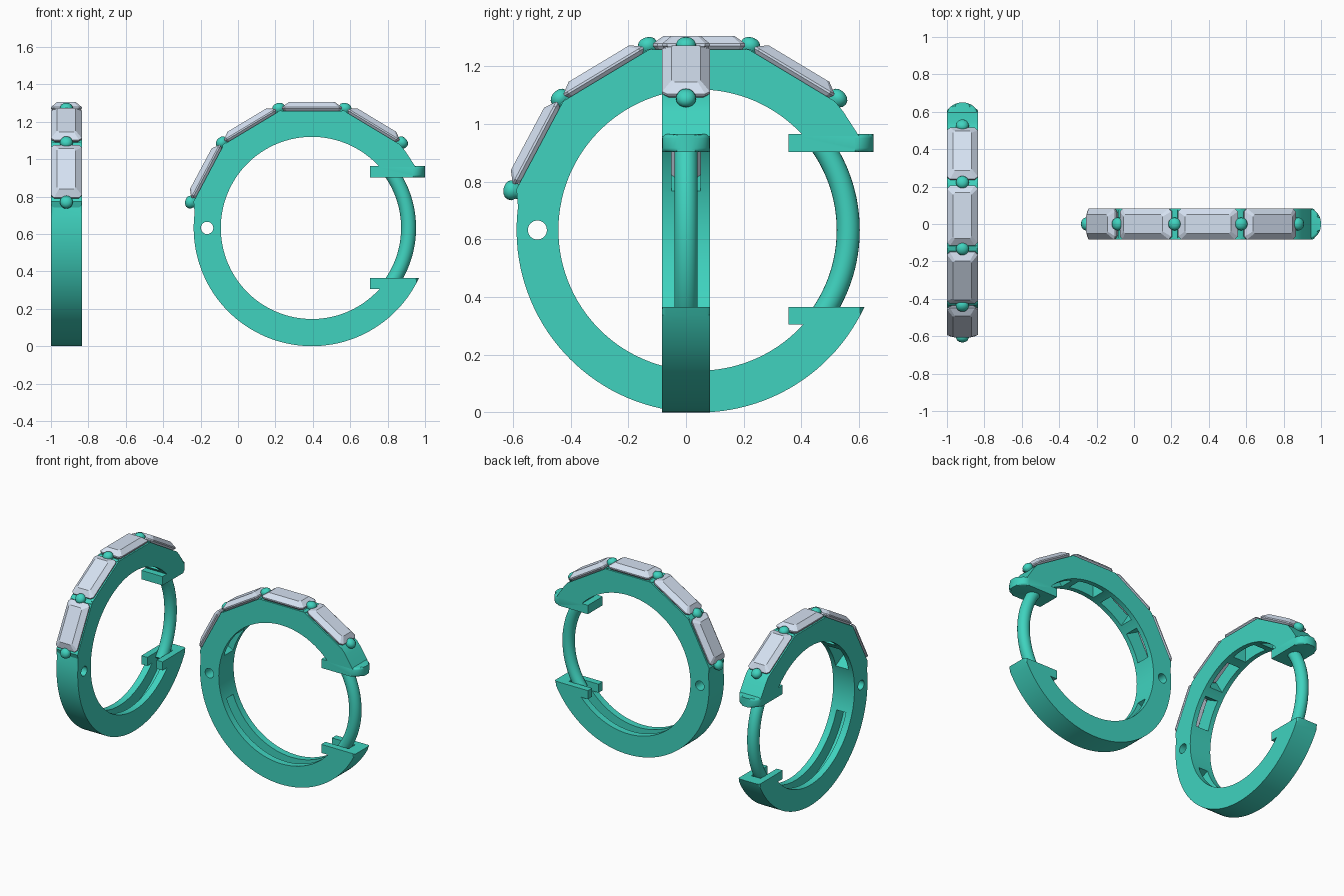
import bpy, bmesh
from math import sin, cos, radians, pi
from mathutils import Matrix

if "Cube" in bpy.data.objects:
    bpy.data.objects.remove(bpy.data.objects["Cube"])

W = 0.0825                       # half width of the band
R_OUT, R_IN, FACET = 0.632, 0.487, 0.625
STONES = [59, 90, 121, 152]      # angles of the stones round the hoop
PRONGS = [43.5, 74.5, 105.5, 136.5, 168]


def material(name, color):
    m = bpy.data.materials.new(name)
    m.diffuse_color = color
    m.use_nodes = True
    m.node_tree.nodes["Principled BSDF"].inputs["Base Color"].default_value = m.diffuse_color
    return m


GREEN = material("green_metal", (0.05, 0.65, 0.52, 1))
STONE = material("pale_stone", (0.66, 0.75, 0.88, 1))


def polar(r, deg):
    return (r * cos(radians(deg)), r * sin(radians(deg)))


def arc(r, a, b, n):
    return [polar(r, a + (b - a) * i / n) for i in range(n + 1)]


def radial(deg, r):
    # local z points outward, local x runs along the hoop
    return Matrix.Rotation(radians(90 - deg), 4, 'Y') @ Matrix.Translation((0, 0, r))


def finish(name, bm, mat, smooth=None):
    bmesh.ops.recalc_face_normals(bm, faces=bm.faces)
    me = bpy.data.meshes.new(name)
    bm.to_mesh(me)
    bm.free()
    me.materials.append(mat)
    ob = bpy.data.objects.new(name, me)
    bpy.context.collection.objects.link(ob)
    if smooth:
        shade(ob, smooth)
    return ob


def activate(ob):
    bpy.ops.object.select_all(action='DESELECT')
    ob.select_set(True)
    bpy.context.view_layer.objects.active = ob


def shade(ob, deg):
    activate(ob)
    bpy.ops.object.shade_smooth_by_angle(angle=radians(deg))


def loft(bm, rings):
    loops = [[bm.verts.new(p) for p in ring] for ring in rings]
    n = len(loops[0])
    for a, b in zip(loops, loops[1:]):
        for i in range(n):
            bm.faces.new((a[i], a[(i + 1) % n], b[(i + 1) % n], b[i]))
    bm.faces.new(loops[0])
    bm.faces.new(loops[-1])


def slab(pts, w):
    # profile in the hoop's plane, thickened both ways
    bm = bmesh.new()
    loft(bm, [[(x, y, z) for x, z in pts] for y in (-w, w)])
    return bm


def box(bm, size, matrix):
    bmesh.ops.create_cube(bm, size=1, matrix=matrix @ Matrix.Diagonal((*size, 1)))


def cut(ob, bm):
    cutter = finish("cutter", bm, GREEN)
    cutter.hide_render = True
    mod = ob.modifiers.new("cut", 'BOOLEAN')
    mod.object, mod.operation, mod.solver = cutter, 'DIFFERENCE', 'EXACT'
    activate(ob)
    bpy.ops.object.modifier_apply(modifier=mod.name)
    bpy.data.objects.remove(cutter)


# Band: faceted under the stones, round below, with the catch block at the end
profile = [(0.555, 0.325), (0.50, 0.41)]
profile += [polar(FACET / cos(radians(15.5)), a) for a in (43.5, 74.5, 105.5, 136.5, 167.5)]
profile += arc(R_OUT, 170, 335, 60)
profile += [(0.31, -0.267), (0.31, -0.327), (0.362, -0.327)]
profile += arc(R_IN, 317, 42, 90)
bm = slab(profile, W)
rim = [e for e in bm.edges
       if abs(e.verts[0].co.y - e.verts[1].co.y) < 1e-4
       and all(abs(v.co.xz.length - R_OUT) < 1e-3 for v in e.verts)]
bmesh.ops.bevel(bm, geom=rim, offset=0.014, segments=3, profile=0.5, affect='EDGES')
band = finish("band", bm, GREEN)

# Windows behind the stones
bm = bmesh.new()
for a in STONES:
    box(bm, (0.2, 0.1, 0.3), radial(a, 0.56))
cut(band, bm)
# Inner groove and catch slot
cut(band, slab(arc(0.575, 200, 325, 40) + arc(0.38, 325, 200, 40), 0.036))
cut(band, slab([(0.28, -0.36), (0.49, -0.36), (0.49, -0.2), (0.28, -0.2)], 0.036))
# Hinge hole
bm = bmesh.new()
bmesh.ops.create_cone(bm, cap_ends=True, segments=32, radius1=0.033, radius2=0.033, depth=0.4,
                      matrix=Matrix.Translation((-0.56, 0, 0)) @ Matrix.Rotation(pi / 2, 4, 'X'))
cut(band, bm)
shade(band, 25)

# Thumb tab with a rounded tip
plan = [(0.31, -W), (0.54, -W)]
plan += [(0.54 + 0.065 * cos(t), W * sin(t)) for t in [pi * (i / 16 - 0.5) for i in range(1, 16)]]
plan += [(0.54, W), (0.31, W)]
bm = bmesh.new()
loft(bm, [[(x, y, z) for x, y in plan] for z in (0.27, 0.332)])
tip = [e for e in bm.edges if all(v.co.x > 0.53 for v in e.verts)
       and abs(e.verts[0].co.z - e.verts[1].co.z) < 1e-4]
bmesh.ops.bevel(bm, geom=tip, offset=0.014, segments=3, profile=0.5, affect='EDGES')
tab = finish("thumb_tab", bm, GREEN, 30)

# Ear wire: round bar swept along an arc
bm = bmesh.new()
rings = []
for i in range(33):
    a = -37 + 74 * i / 32
    ring = []
    for k in range(24):
        t = 2 * pi * k / 24
        x, z = polar(0.517 + 0.04 * cos(t), a)
        ring.append((x, 0.04 * sin(t), z))
    rings.append(ring)
loft(bm, rings)
wire = finish("ear_wire", bm, GREEN, 40)

# Stones: step-cut bars with clipped corners
def octagon(l, w, c, z):
    l, w = l / 2, w / 2
    return [(l, -w + c, z), (l, w - c, z), (l - c, w, z), (-l + c, w, z),
            (-l, w - c, z), (-l, -w + c, z), (-l + c, -w, z), (l - c, -w, z)]


parts = [band, tab, wire]
for i, a in enumerate(STONES):
    bm = bmesh.new()
    loft(bm, [octagon(0.18, 0.05, 0.008, -0.08), octagon(0.29, 0.135, 0.012, -0.018),
              octagon(0.32, 0.165, 0.016, 0), octagon(0.32, 0.165, 0.016, 0.008),
              octagon(0.245, 0.1, 0.01, 0.035)])
    bm.transform(radial(a, 0.638))
    parts.append(finish(f"stone_{i + 1}", bm, STONE))

# Prongs: domed posts on a cross bar between stones
for i, a in enumerate(PRONGS):
    bm = bmesh.new()
    prof = [(0.022, 0.59), (0.026, 0.645), (0.034, 0.655), (0.034, 0.67), (0.029, 0.681),
            (0.018, 0.689), (0.005, 0.692)]
    loft(bm, [[(r * cos(2 * pi * k / 20), r * sin(2 * pi * k / 20), h) for k in range(20)]
              for r, h in prof])
    if 0 < i < 4:
        box(bm, (0.024, 0.15, 0.05), Matrix.Translation((0, 0, 0.625)))
    bm.transform(radial(a, 0))
    parts.append(finish(f"prong_{i + 1}", bm, GREEN, 40))

# Place the pair: one facing front, one turned a quarter
for ob in parts:
    twin = ob.copy()
    bpy.context.collection.objects.link(twin)
    name = ob.name
    ob.name, twin.name = "front_hoop_" + name, "side_hoop_" + name
    ob.location = (0.395, 0, R_OUT)
    twin.location = (-0.9175, 0.045, R_OUT)
    twin.rotation_euler = (0, 0, pi / 2)
